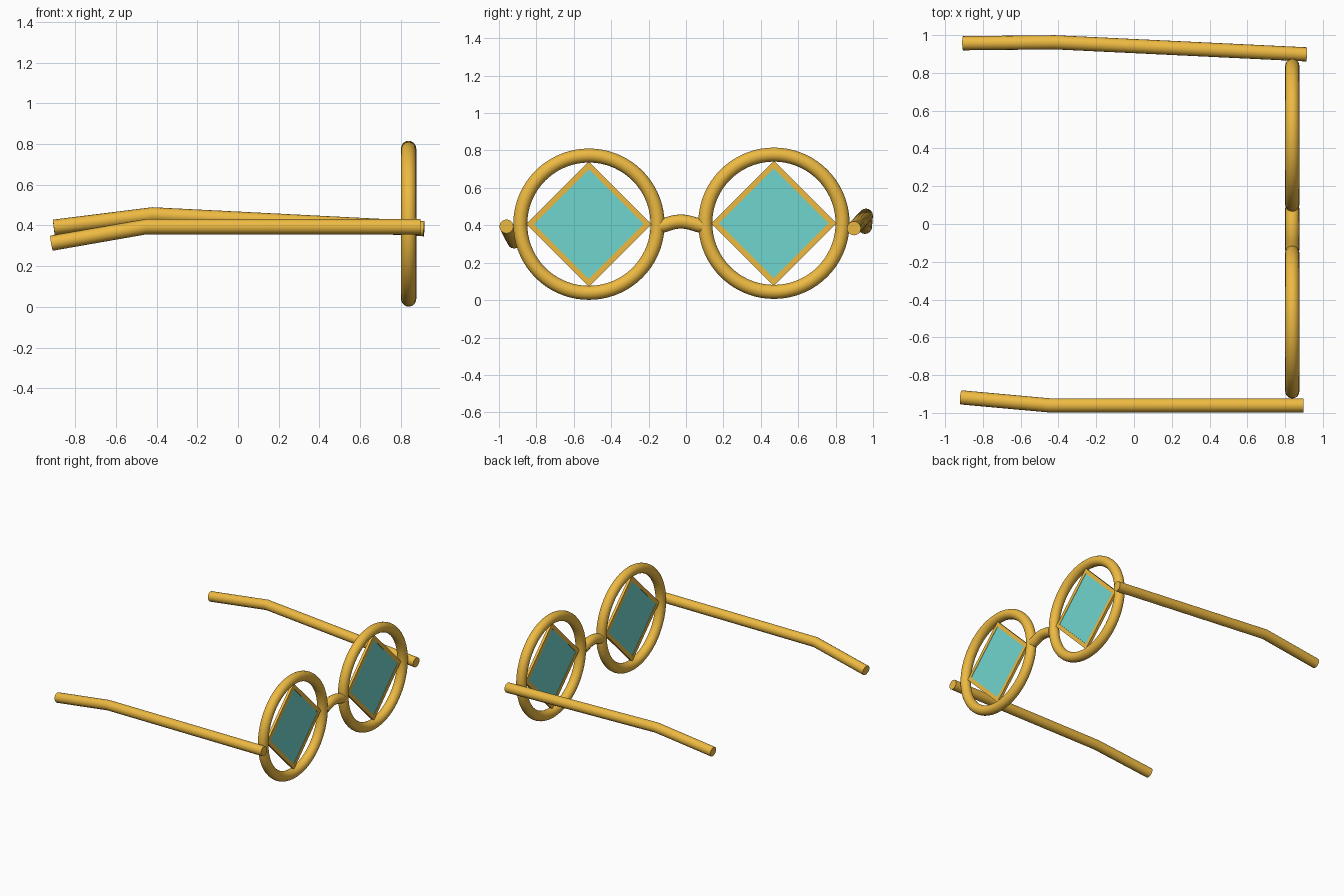
import bpy, bmesh, math
from mathutils import Vector

if "Cube" in bpy.data.objects:
    bpy.data.objects.remove(bpy.data.objects["Cube"])

X = 0.838      # plane of the lenses
R = 0.0375     # tube radius


def material(name, rgb):
    m = bpy.data.materials.new(name)
    m.diffuse_color = (*rgb, 1)
    m.use_nodes = True
    m.node_tree.nodes["Principled BSDF"].inputs["Base Color"].default_value = m.diffuse_color
    return m


gold = material("gold_metal", (0.85, 0.49, 0.055))
teal = material("teal_glass", (0.163, 0.66, 0.62))


def tube(name, points, kind='POLY'):
    cu = bpy.data.curves.new(name, 'CURVE')
    cu.dimensions = '3D'
    cu.bevel_depth = R
    cu.bevel_resolution = 6
    cu.use_fill_caps = True
    if kind == 'POLY':
        s = cu.splines.new('POLY')
        s.points.add(len(points) - 1)
        for p, co in zip(s.points, points):
            p.co = (*co, 1)
    else:
        s = cu.splines.new('BEZIER')
        s.bezier_points.add(len(points) - 1)
        for p, co in zip(s.bezier_points, points):
            p.co = co
            p.handle_left_type = p.handle_right_type = 'AUTO'
    ob = bpy.data.objects.new(name, cu)
    bpy.context.collection.objects.link(ob)
    cu.materials.append(gold)
    return ob


def diamond_prism(name, outer, inner, depth, y, z, mat):
    """Square on its corner; with an inner size it becomes an open frame."""
    bm = bmesh.new()

    def loop(r, x):
        return [bm.verts.new((x, r * math.cos(i * math.pi / 2), r * math.sin(i * math.pi / 2)))
                for i in range(4)]
    d = depth / 2
    fo, bo = loop(outer, d), loop(outer, -d)
    if inner:
        fi, bi = loop(inner, d), loop(inner, -d)
        rings = [fo, bo, bi, fi]
        for a, b in zip(rings, rings[1:] + rings[:1]):
            for i in range(4):
                j = (i + 1) % 4
                bm.faces.new((a[i], a[j], b[j], b[i]))
    else:
        bm.faces.new(fo)
        bm.faces.new(bo)
        for i in range(4):
            j = (i + 1) % 4
            bm.faces.new((fo[i], fo[j], bo[j], bo[i]))
    bmesh.ops.recalc_face_normals(bm, faces=bm.faces)
    me = bpy.data.meshes.new(name)
    bm.to_mesh(me)
    bm.free()
    me.materials.append(mat)
    ob = bpy.data.objects.new(name, me)
    ob.location = Vector((X, y, z))
    bpy.context.collection.objects.link(ob)


# round rims, each holding a diamond lens in a thin frame
for side, y, z in (("right", -0.519, 0.406), ("left", 0.47, 0.411)):
    bpy.ops.mesh.primitive_torus_add(major_radius=0.367, minor_radius=R,
                                     major_segments=72, minor_segments=20,
                                     location=(X, y, z), rotation=(0, math.pi / 2, 0))
    rim = bpy.context.object
    rim.name = side + "_rim"
    rim.data.materials.append(gold)
    bpy.ops.object.shade_smooth()
    diamond_prism(side + "_lens_frame", 0.335, 0.293, 0.02, y, z, gold)
    diamond_prism(side + "_lens", 0.294, 0, 0.016, y, z, teal)

# arched nose bridge
tube("nose_bridge", [(X, -0.14, 0.394), (X, -0.03, 0.42), (X, 0.085, 0.396)], 'BEZIER')

# temple arms, slightly bent by wear
tube("right_temple_arm", [(0.897, -0.96, 0.394), (-0.45, -0.96, 0.394), (-0.915, -0.918, 0.313)])
tube("left_temple_arm", [(0.914, 0.898, 0.384), (-0.42, 0.962, 0.452), (-0.905, 0.957, 0.391)])
